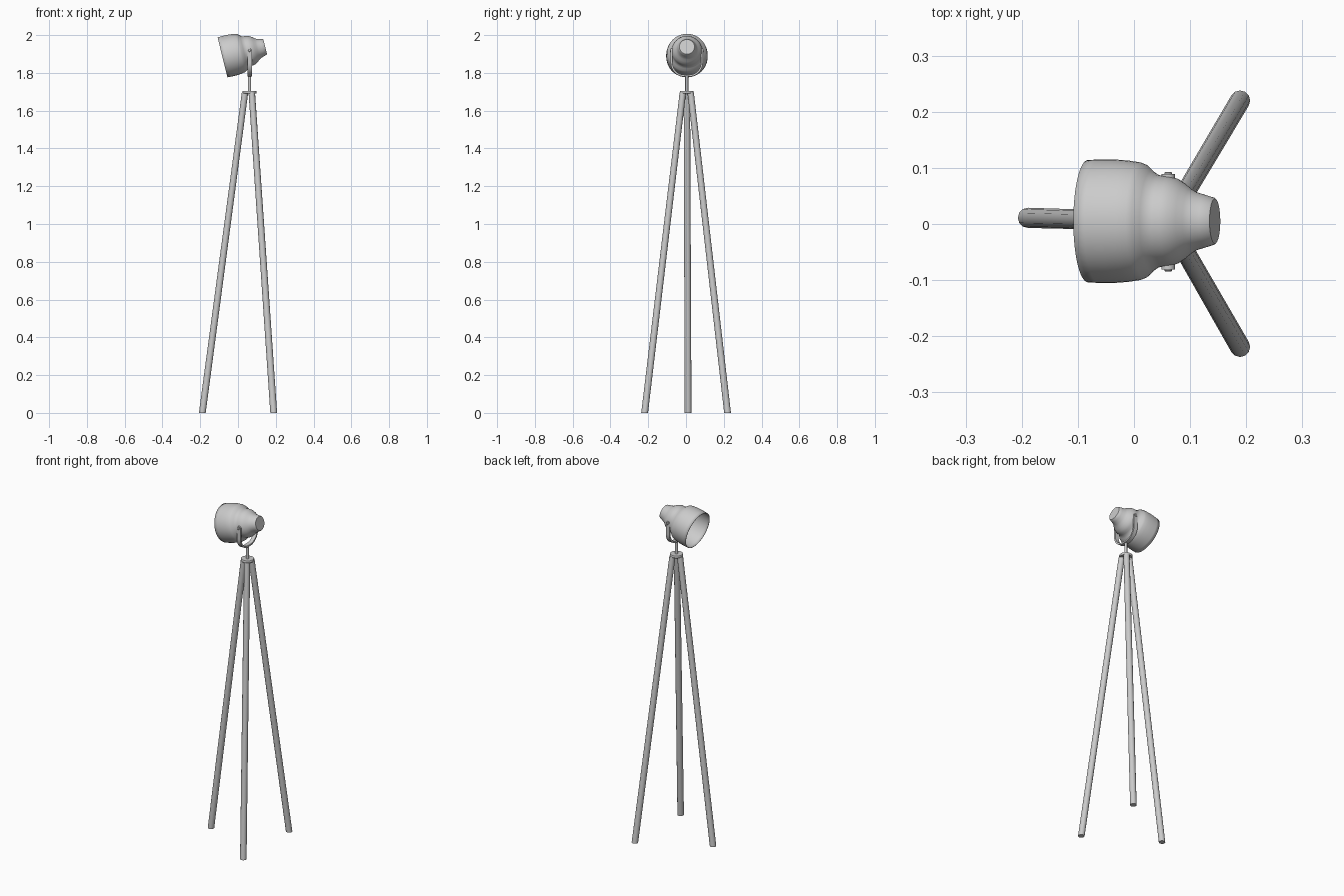
import bpy, bmesh, math
from mathutils import Vector, Matrix

if "Cube" in bpy.data.objects:
    bpy.data.objects.remove(bpy.data.objects["Cube"])

CX, CY = 0.061, 0.004          # vertical axis of the stand
PIVOT_Z = 1.918


def finish(name, bm, angle=35):
    bmesh.ops.recalc_face_normals(bm, faces=bm.faces)
    me = bpy.data.meshes.new(name)
    bm.to_mesh(me)
    bm.free()
    ob = bpy.data.objects.new(name, me)
    bpy.context.collection.objects.link(ob)
    bpy.ops.object.select_all(action='DESELECT')
    ob.select_set(True)
    bpy.context.view_layer.objects.active = ob
    bpy.ops.object.shade_smooth_by_angle(angle=math.radians(angle))
    return ob


def loft(bm, rings, caps=True, closed=False):
    """Skin a list of point rings."""
    vr = [[bm.verts.new(p) for p in r] for r in rings]
    n = len(vr[0])
    for a, b in zip(vr, vr[1:]):
        for i in range(n):
            j = (i + 1) % n
            bm.faces.new((a[i], a[j], b[j], b[i]))
    if caps:
        bm.faces.new(vr[0])
        bm.faces.new(vr[-1])
    return vr


def circle(c, r, n):
    return [Vector(c) + Vector((r * math.cos(2 * math.pi * i / n),
                                r * math.sin(2 * math.pi * i / n), 0)) for i in range(n)]


def turned(name, profile, n=32, matrix=Matrix(), caps=True):
    bm = bmesh.new()
    loft(bm, [circle((0, 0, z), r, n) for z, r in profile], caps)
    bm.transform(matrix)
    return finish(name, bm)


# Tripod legs: slanted cylinders cut level at the floor
feet = [(-0.189, 0.011), (0.189, 0.220), (0.189, -0.219)]
for k, (fx, fy) in enumerate(feet):
    d = (Vector((fx, fy, 0)) - Vector((CX, CY, 0))).normalized() * 0.024
    bm = bmesh.new()
    loft(bm, [circle((fx, fy, 0), 0.018, 12),
              circle((CX + d.x, CY + d.y, 1.695), 0.017, 12)])
    finish(f"leg_{k + 1}", bm)

# Top plate and stem
base = Matrix.Translation((CX, CY, 0))
turned("top_plate", [(1.691, 0.035), (1.694, 0.037), (1.702, 0.037), (1.705, 0.035)], 32, base)
turned("stem", [(1.70, 0.008), (1.79, 0.008)], 20, base)

# U-shaped yoke: flat strap swept along a rounded path
R, HALF, BOTTOM = 0.068, 0.080, 1.785
path = [(-HALF, PIVOT_Z, -1, 0)]
for sign, start in ((-1, 180), (1, 270)):
    for i in range(11):
        a = math.radians(start + 9 * i)
        path.append((sign * (HALF - R) + R * math.cos(a), BOTTOM + R + R * math.sin(a),
                     math.cos(a), math.sin(a)))
path.append((HALF, PIVOT_Z, 1, 0))
bm = bmesh.new()
W, T = 0.012, 0.005
loft(bm, [[Vector((CX + sx * W, CY + y + st * T * ny, z + st * T * nz))
           for sx, st in ((-1, -1), (1, -1), (1, 1), (-1, 1))] for y, z, ny, nz in path])
finish("yoke", bm)

# Rounded strap ends and pivot pins
for side, sign in (("left", -1), ("right", 1)):
    m = Matrix.Translation((CX, CY, PIVOT_Z)) @ Matrix.Rotation(-sign * math.pi / 2, 4, 'X')
    turned(f"yoke_end_{side}", [(0.075, 0.012), (0.085, 0.012)], 24, m)
    turned(f"pivot_pin_{side}", [(0.070, 0.007), (0.087, 0.007), (0.089, 0.005)], 16, m)

# Lamp head: open turned shell, tilted about y
outer = [(0.0, 0.109), (0.02, 0.110), (0.05, 0.110), (0.075, 0.108), (0.095, 0.105),
         (0.105, 0.101), (0.117, 0.090), (0.127, 0.083), (0.137, 0.081), (0.150, 0.080),
         (0.163, 0.076), (0.177, 0.067), (0.188, 0.058), (0.198, 0.052), (0.215, 0.047),
         (0.231, 0.042), (0.233, 0.040)]
bm = bmesh.new()
rings = loft(bm, [circle((0, 0, t), r, 48) for t, r in outer], caps=False)
bm.faces.new(rings[-1])
bm.transform(Matrix.Translation((-0.082, CY + 0.001, 1.882))
             @ Matrix.Rotation(math.radians(90 - 13.9), 4, 'Y'))
head = finish("lamp_head", bm)
mod = head.modifiers.new("wall", 'SOLIDIFY')
mod.thickness = 0.003
mod.offset = -1
